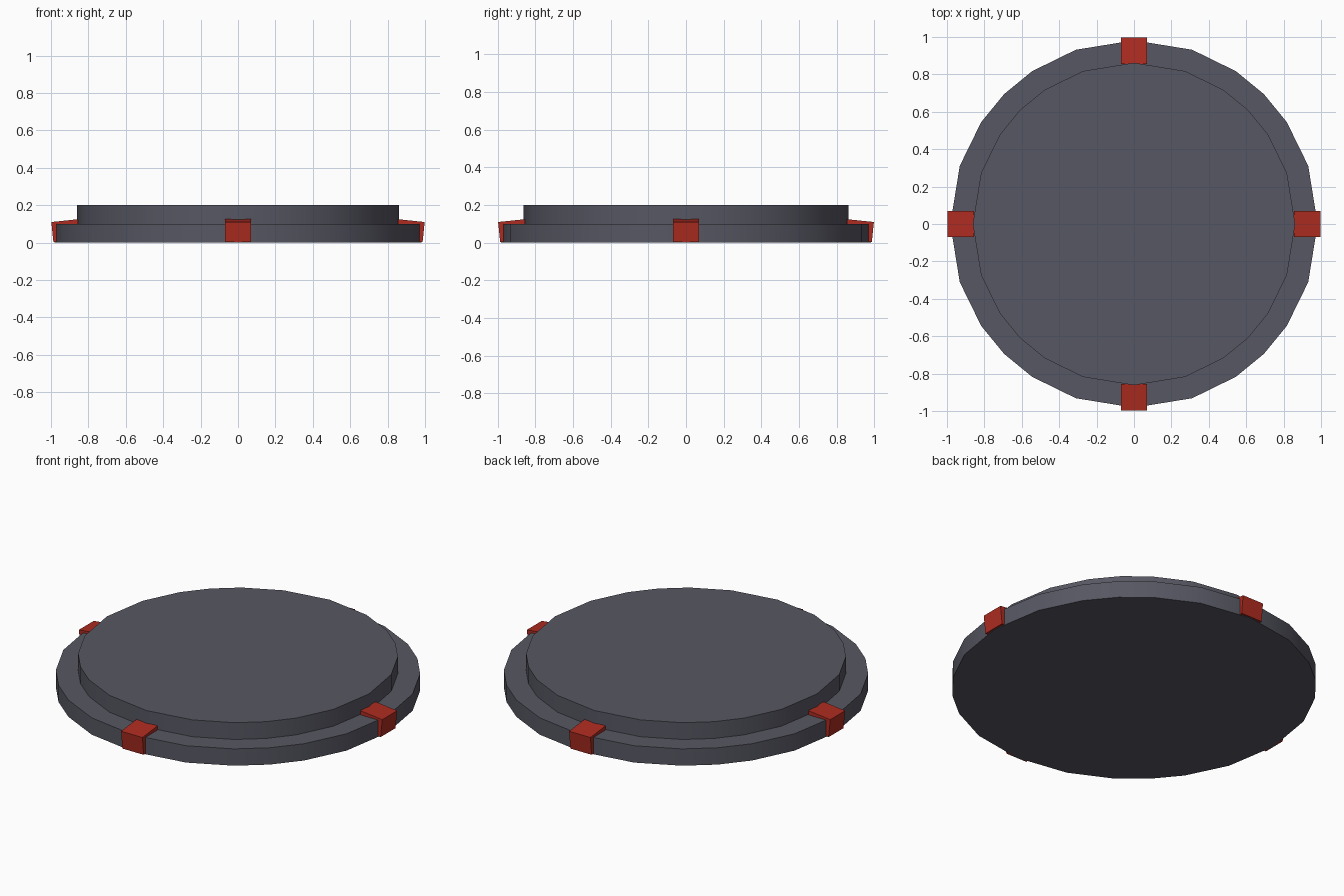
import bpy, bmesh, math
from mathutils import Matrix

if "Cube" in bpy.data.objects:
    bpy.data.objects.remove(bpy.data.objects["Cube"])


def material(name, rgb):
    m = bpy.data.materials.new(name)
    m.diffuse_color = (*rgb, 1)
    m.use_nodes = True
    m.node_tree.nodes["Principled BSDF"].inputs["Base Color"].default_value = m.diffuse_color
    return m


def finish(name, bm, mat):
    bmesh.ops.recalc_face_normals(bm, faces=bm.faces)
    mesh = bpy.data.meshes.new(name)
    bm.to_mesh(mesh)
    bm.free()
    ob = bpy.data.objects.new(name, mesh)
    bpy.context.collection.objects.link(ob)
    mesh.materials.append(mat)
    return ob


dark = material("dark_grey", (0.095, 0.095, 0.125))
red = material("red", (0.42, 0.025, 0.015))

# 24-sided outline: square grid steps projected onto a circle
quarter = [0] + [math.atan2(a, b) for a, b in ((1, 3), (2, 3), (3, 3), (3, 2), (3, 1))]
angles = [q * math.pi / 2 + a for q in range(4) for a in quarter]

# Stepped round base: wide lower tier, narrower upper tier
bm = bmesh.new()
rings = [[bm.verts.new((r * math.cos(a), r * math.sin(a), z)) for a in angles]
         for r, z in ((0.982, 0), (0.982, 0.10), (0.862, 0.10), (0.862, 0.20))]
n = len(angles)
for lo, hi in zip(rings, rings[1:]):
    for i in range(n):
        j = (i + 1) % n
        bm.faces.new((lo[i], lo[j], hi[j], hi[i]))
bm.faces.new(rings[0][::-1])
bm.faces.new(rings[-1])
base = finish("stepped_base", bm, dark)
bpy.context.view_layer.objects.active = base
base.select_set(True)
bpy.ops.object.shade_smooth_by_angle(angle=math.radians(30))

# Four red clips over the rim, sloping down outward
clip_profile = [(0.855, 0.003), (0.987, 0.003), (0.998, 0.11), (0.855, 0.125)]
for k, side in enumerate(("right", "back", "left", "front")):
    bm = bmesh.new()
    face = bm.faces.new([bm.verts.new((x, -0.07, z)) for x, z in clip_profile])
    new = bmesh.ops.extrude_face_region(bm, geom=[face])["geom"]
    bmesh.ops.translate(bm, vec=(0, 0.14, 0),
                        verts=[v for v in new if isinstance(v, bmesh.types.BMVert)])
    bmesh.ops.transform(bm, matrix=Matrix.Rotation(k * math.pi / 2, 4, 'Z'), verts=bm.verts)
    finish("rim_clip_" + side, bm, red)
